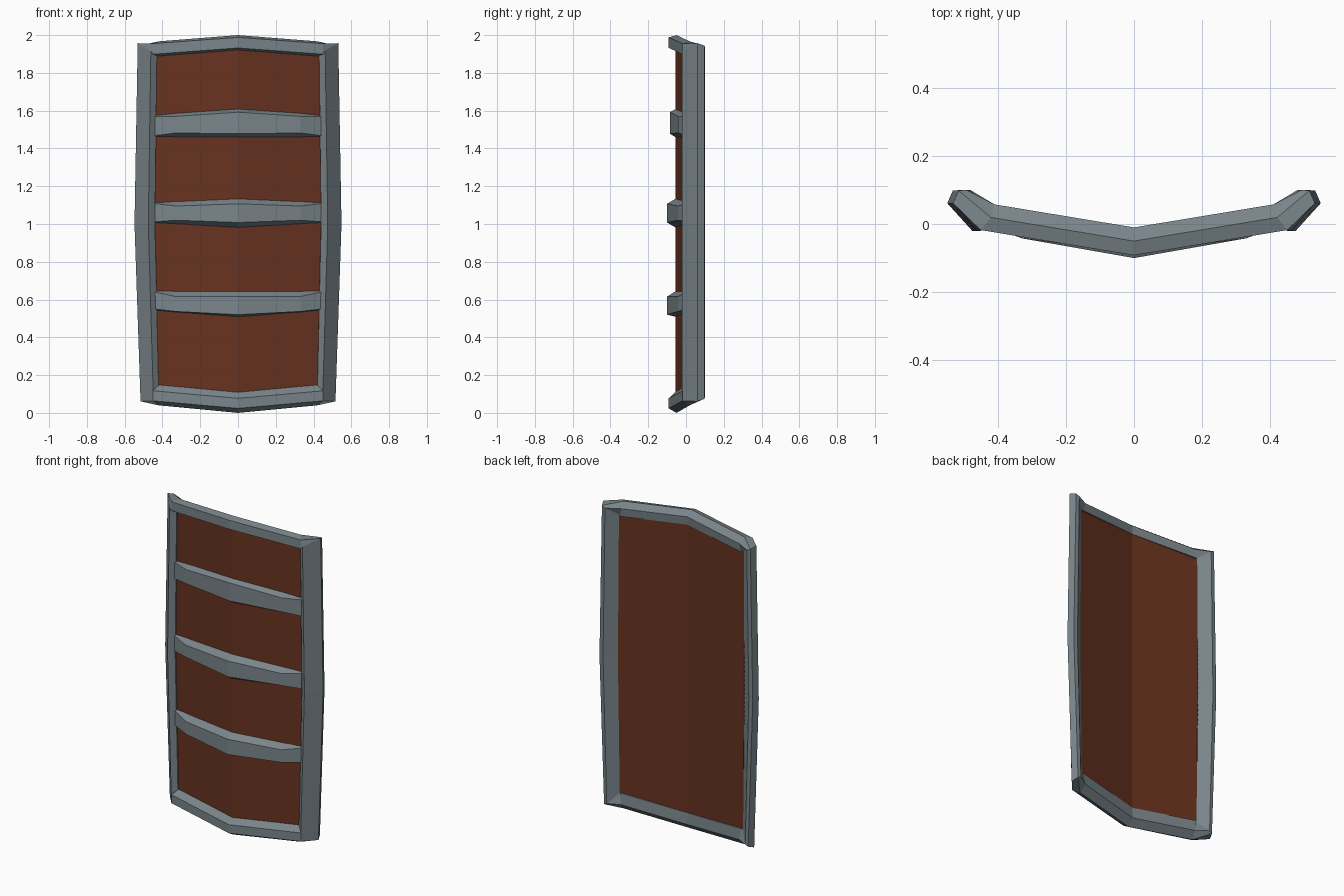
import bpy
import bmesh

cube = bpy.data.objects.get("Cube")
if cube:
    bpy.data.objects.remove(cube, do_unlink=True)


def make_material(name, colour):
    mat = bpy.data.materials.new(name)
    mat.use_nodes = True
    mat.diffuse_color = (*colour, 1)
    bsdf = next(n for n in mat.node_tree.nodes if n.type == "BSDF_PRINCIPLED")
    bsdf.inputs["Base Color"].default_value = (*colour, 1)
    return mat


steel = make_material("grey_steel", (0.195, 0.235, 0.255))
wood = make_material("red_brown_wood", (0.135, 0.032, 0.014))


def loft(name, rings, mat):
    """Skin the closed rings of the +x half, then mirror the half across x."""
    bm = bmesh.new()
    loops = [[bm.verts.new(p) for p in ring] for ring in rings]
    count = len(loops[0])
    for a, b in zip(loops, loops[1:]):
        for i in range(count):
            j = (i + 1) % count
            bm.faces.new((a[i], a[j], b[j], b[i]))
    # Close the outer end unless the loft returns to the mirror plane
    if loops[-1][0].co.x > 0:
        bm.faces.new(loops[-1])
    bmesh.ops.recalc_face_normals(bm, faces=bm.faces)
    mesh = bpy.data.meshes.new(name)
    bm.to_mesh(mesh)
    bm.free()
    mesh.materials.append(mat)
    obj = bpy.data.objects.new(name, mesh)
    bpy.context.collection.objects.link(obj)
    mirror = obj.modifiers.new("Mirror", "MIRROR")
    mirror.use_clip = True


# Rim sections, from inner front edge around the outside to inner back edge
top_section = [(-.06, 1.922), (-.092, 1.932), (-.092, 1.988),
               (-.05, 2), (-.01, 1.97), (-.015, 1.918)]
bottom_section = [(-.057, .109), (-.092, .077), (-.092, .024),
                  (-.05, 0), (-.01, .04), (-.015, .11)]
side_section = [(.44, .005), (.475, -.02), (.548, .061),
                (.532, .098), (.506, .1), (.437, .045)]
side_taper = [.6, .8, 1, 1, .8, .3]
end_x = [.42, .45, .45, .42, .41, .42]
top_corner_z = [1.89, 1.917, 1.957, 1.945, 1.935, 1.89]
bottom_corner_z = [.145, .12, .061, .075, .085, .145]


def rim_centre(section):
    return [(0, y, z) for y, z in section]


def rim_end(section, rise):
    return [(x, y + .165 * x, z + rise) for x, (y, z) in zip(end_x, section)]


def side_ring(inset, heights):
    return [(x - inset * t, y, z)
            for (x, y), t, z in zip(side_section, side_taper, heights)]


# Frame running around the whole edge
loft("rim_frame", [
    rim_centre(top_section),
    rim_end(top_section, -.033),
    side_ring(.017, top_corner_z),
    side_ring(0, [1] * len(side_section)),
    side_ring(.032, bottom_corner_z),
    rim_end(bottom_section, .04),
    rim_centre(bottom_section),
], steel)


# Thick board folded along its vertical centre line
def front_y(x):
    return -.056 + .16 * x


def back_y(x):
    return -.017 + .146 * x


def board_ring(low, middle, high):
    points = (low, middle, high)
    return ([(x, front_y(x), z) for x, z in points]
            + [(x, back_y(x), z) for x, z in reversed(points)])


loft("wood_panel", [
    board_ring((0, .1), (0, 1), (0, 1.93)),
    board_ring((.43, .135), (.45, 1), (.44, 1.9)),
], wood)


# Crossbars: chamfered top and bottom, sinking into the board at the ends
def crossbar(name, front, middle, shoulder, end):
    rings = []
    for x, y, (top, ridge, low, bottom) in (
            (0, front, middle), (.33, -.042, shoulder), (.44, 0, end)):
        back = front_y(x) + .003
        rings.append([(x, back, top), (x, y, ridge), (x, y, low), (x, back, bottom)])
    loft(name, rings, steel)


crossbar("upper_crossbar", -.085, (1.61, 1.592, 1.478, 1.458),
         (1.587, 1.57, 1.482, 1.46), (1.575, 1.57, 1.468, 1.462))
crossbar("middle_crossbar", -.1, (1.135, 1.107, 1.008, .98),
         (1.12, 1.095, 1.02, 1), (1.113, 1.108, 1.012, 1.006))
crossbar("lower_crossbar", -.1, (.645, .616, .52, .508),
         (.645, .616, .537, .533), (.645, .64, .55, .545))
